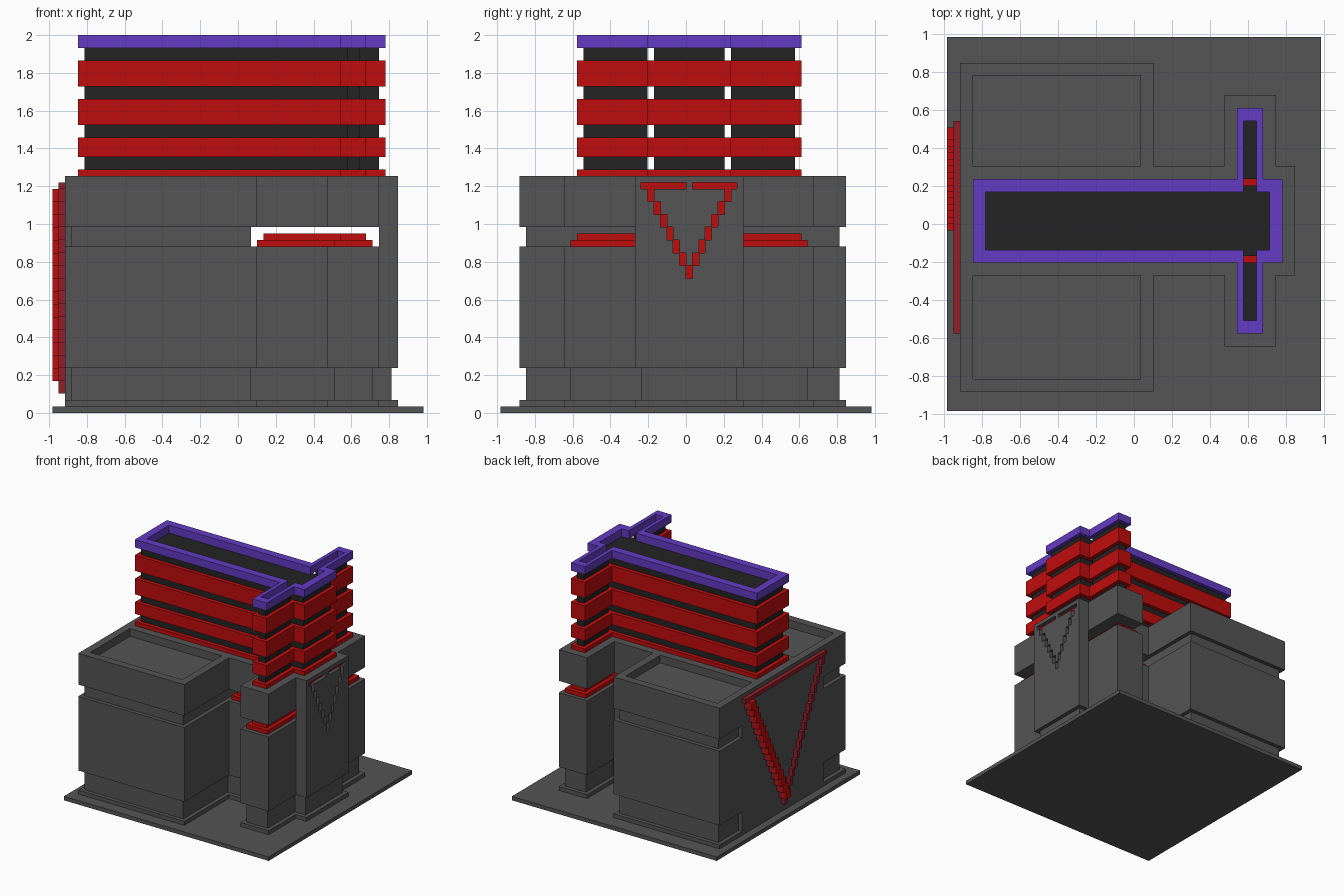
import bpy, bmesh

cube = bpy.data.objects.get("Cube")
if cube:
    bpy.data.objects.remove(cube, do_unlink=True)

U = 2 / 59            # one grid step; the building is 59 steps tall
CENTRE = 29           # grid centre in x and y


def material(name, rgb):
    m = bpy.data.materials.new(name)
    m.use_nodes = True
    m.diffuse_color = (*rgb, 1)
    bsdf = m.node_tree.nodes["Principled BSDF"]
    bsdf.inputs["Base Color"].default_value = (*rgb, 1)
    bsdf.inputs["Roughness"].default_value = 0.8
    return m


GREY = material("concrete grey", (0.09, 0.09, 0.09))
BLACK = material("charcoal", (0.017, 0.017, 0.017))
RED = material("bright red", (0.53, 0.004, 0.004))
DARK_RED = material("dark red", (0.29, 0.013, 0.021))
PURPLE = material("purple", (0.127, 0.045, 0.55))


def rect(x0, x1, y0, y1):
    return [(x0, y0), (x1, y0), (x1, y1), (x0, y1)]


def build(name, mat, solids):
    """Each solid is (counter-clockwise outline, z0, z1) in grid steps."""
    bm = bmesh.new()
    for outline, z0, z1 in solids:
        rings = [[bm.verts.new(((x - CENTRE) * U, (y - CENTRE) * U, z * U))
                  for x, y in outline] for z in (z0, z1)]
        low, high = rings
        bm.faces.new(low[::-1])
        bm.faces.new(high)
        n = len(outline)
        for i in range(n):
            j = (i + 1) % n
            bm.faces.new((low[i], low[j], high[j], high[i]))
    mesh = bpy.data.meshes.new(name)
    bm.to_mesh(mesh)
    bm.free()
    mesh.materials.append(mat)
    obj = bpy.data.objects.new(name, mesh)
    bpy.context.collection.objects.link(obj)
    return obj


def flip(points):
    """Mirror an outline across the spine axis, keeping its winding."""
    return [(x, 59 - y) for x, y in points][::-1]


def footprint(d, end):
    """Hall, spine and cross wing in one outline, inset by d."""
    half = [(32 - d, 21 + d), (43 + d, 21 + d), (43 + d, 10 + d), (51 - d, 10 + d),
            (51 - d, 21 + d), (end, 21 + d)]
    return ([(2 + d, 3 + d), (32 - d, 3 + d)] + half + flip(half)
            + [(32 - d, 54 - d), (2 + d, 54 - d)])


def cross(x0, x1, y0, a0, a1, b0):
    """Long bar x0..x1 from y0 with an arm a0..a1 reaching out to b0."""
    half = [(x0, y0), (a0, y0), (a0, b0), (a1, b0), (a1, y0), (x1, y0)]
    return half + flip(half)


# Ground slab and lower storeys
build("ground_slab", GREY, [(rect(0, 58, 0, 58), 0, 1)])
build("foundation_step", GREY, [(footprint(0, 54), 1, 2)])
build("plinth", GREY, [(footprint(1, 53), 2, 7)])
build("main_walls", GREY, [(footprint(0, 53), 7, 26)])

# Recessed band: hall core, end panel, and floating red trays in the open gap
build("recessed_band", GREY, [(rect(3, 31, 4, 53), 26, 29)])
build("end_panel", GREY, [(rect(51, 53, 21, 38), 26, 29)])
build("side_panel", GREY, [(rect(2, 3, 12, 45), z0, z1) for z0, z1 in ((2, 7), (26, 29))])
build("red_trays", RED, [(cross(32 + i, 50 - i, 22 + i, 44 + i, 50 - i, 11 + i), 26 + i, 27 + i)
                         for i in (0, 1)])

# Upper storey with two sunken roofs framed by a parapet
ROOF = 35
build("upper_walls", GREY, [(footprint(0, 53), 29, ROOF)])
wing = [(32, 21), (43, 21), (43, 10), (51, 10), (51, 21), (53, 21)]
build("parapet", GREY, [(o, ROOF, 37) for o in (
    rect(2, 4, 3, 54), rect(30, 32, 3, 54), rect(4, 30, 3, 5),
    rect(4, 30, 21, 38), rect(4, 30, 52, 54), wing + flip(wing))])

# End facing with a stepped V groove, red at the bottom of the groove
facing = [(rect(53, 54, 21, 38), 7, 21), (rect(53, 54, 21, 38), 36, 37)]
groove = [(rect(53, 53.1, 22, 29), 35, 36), (rect(53, 53.1, 30, 37), 35, 36)]
for y0, y1 in ((21, 22), (29, 30), (37, 38)):
    facing.append((rect(53, 54, y0, y1), 35, 36))
for k in range(7):
    z0, z1 = 21 + 2 * k, 23 + 2 * k
    facing += [(rect(53, 54, 21, 29 - k), z0, z1), (rect(53, 54, 30 + k, 38), z0, z1)]
    if k:
        facing.append((rect(53, 54, 30 - k, 29 + k), z0, z1))
    for y in {29 - k, 29 + k}:
        groove.append((rect(53, 53.1, y, y + 1), z0, z1))
build("end_facing", GREY, facing)
build("groove_red", RED, groove)

# Raised stepped triangle on the opposite wall, with a bright second layer on one leg
triangle = [(rect(1, 2, 12, 45), 35, 36)]
for k in range(16):
    for y in {28 - k, 28 + k}:
        triangle.append((rect(1, 2, y, y + 1), 3 + 2 * k, 5 + 2 * k))
build("wall_triangle", DARK_RED, triangle)
build("triangle_bright_leg", RED, [(rect(0, 1, 28 + k, 30 + k), 5 + 2 * k, 7 + 2 * k)
                                   for k in range(15)])

# Tower: dark core and arms, red floor bands, purple crown
arm = rect(46, 48, 13, 23)
build("tower_core", BLACK, [(o, 37, 57) for o in (rect(5, 51, 24, 35), arm, flip(arm))])
band = cross(4, 52, 23, 45, 49, 12)
build("tower_bands", RED, [(band, z0, z1) for z0, z1 in ((37, 38), (40, 43), (45, 49), (51, 55))])
side = [rect(4, 46, 23, 25), rect(48, 52, 23, 25), rect(45, 46, 12, 23),
        rect(48, 49, 12, 23), rect(46, 48, 12, 14)]
crown = side + [flip(o) for o in side] + [rect(4, 6, 25, 34), rect(50, 52, 25, 34)]
build("tower_crown", PURPLE, [(o, 57, 59) for o in crown])
